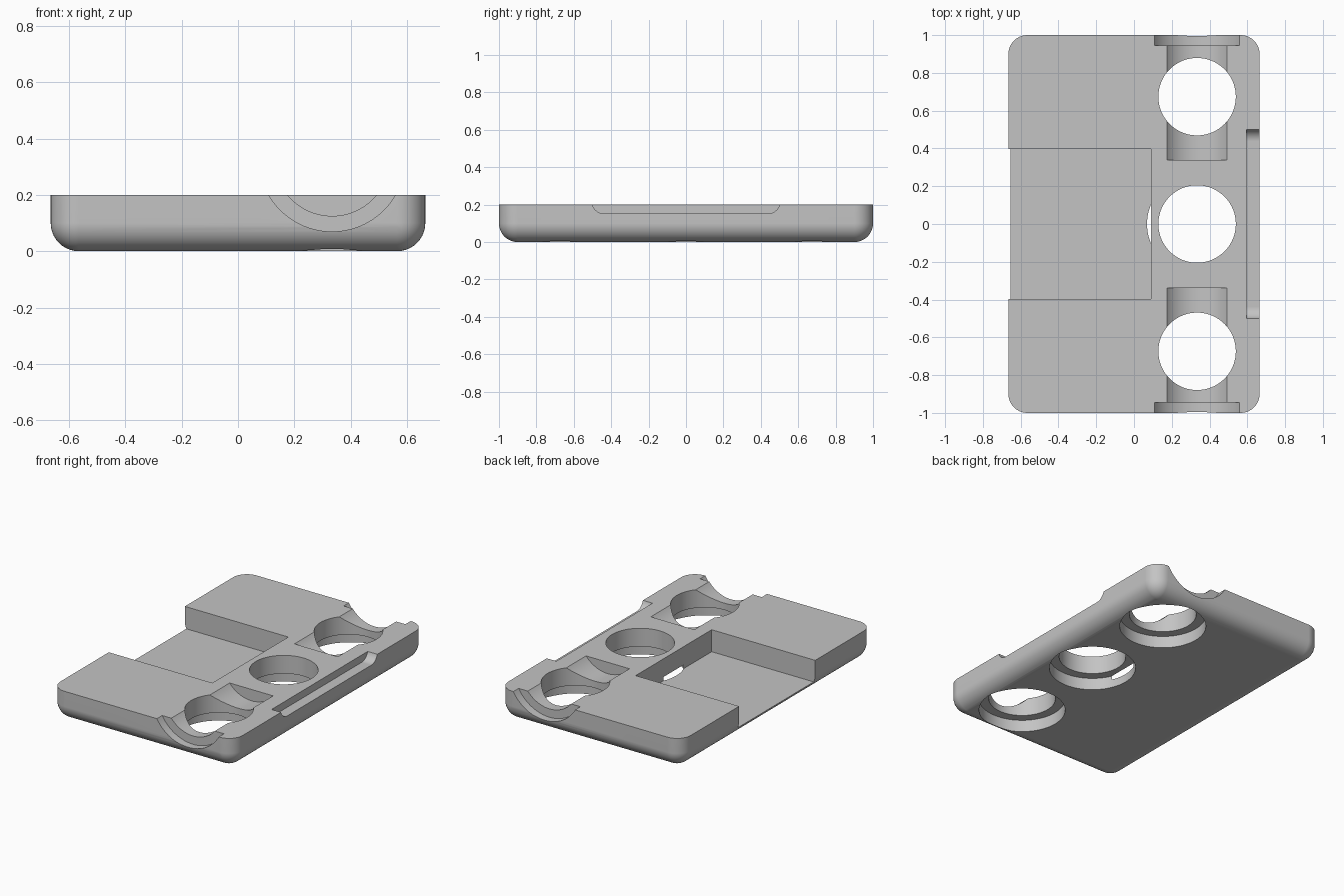
import bpy, bmesh, math
from mathutils import Matrix

if "Cube" in bpy.data.objects:
    bpy.data.objects.remove(bpy.data.objects["Cube"])

HX, HY, H, R = 0.665, 1.0, 0.2, 0.1      # half sizes, thickness, edge radius
LINE_X = 0.334                           # line of the three holes
AXIS_Z = 0.33                            # axis height of the round channels

grey = bpy.data.materials.new("plain grey")
grey.diffuse_color = (0.55, 0.55, 0.55, 1)
grey.use_nodes = True
grey.node_tree.nodes["Principled BSDF"].inputs["Base Color"].default_value = grey.diffuse_color


def to_object(name, bm):
    bmesh.ops.recalc_face_normals(bm, faces=bm.faces)
    mesh = bpy.data.meshes.new(name)
    bm.to_mesh(mesh)
    bm.free()
    mesh.materials.append(grey)
    ob = bpy.data.objects.new(name, mesh)
    bpy.context.collection.objects.link(ob)
    return ob


def rounded_ring(bm, inset, z, n=10):
    """Rounded rectangle outline, shrunk by inset."""
    ring = []
    for k, (sx, sy) in enumerate([(1, 1), (-1, 1), (-1, -1), (1, -1)]):
        for i in range(n + 1):
            a = math.pi / 2 * (k + i / n)
            ring.append(bm.verts.new((sx * (HX - R) + (R - inset) * math.cos(a),
                                      sy * (HY - R) + (R - inset) * math.sin(a), z)))
    return ring


def cylinder(name, radius, depth, loc, along_y=False, segments=96):
    bm = bmesh.new()
    m = Matrix.Translation(loc)
    if along_y:
        m = m @ Matrix.Rotation(math.pi / 2, 4, 'X')
    bmesh.ops.create_cone(bm, cap_ends=True, segments=segments, radius1=radius,
                          radius2=radius, depth=depth, matrix=m)
    return to_object(name, bm)


def prism_x(name, points, x0, x1):
    """Extrude a (y, z) outline from x0 to x1."""
    bm = bmesh.new()
    a, b = ([bm.verts.new((x, y, z)) for y, z in points] for x in (x0, x1))
    bm.faces.new(a)
    bm.faces.new(b)
    for i in range(len(a)):
        j = (i + 1) % len(a)
        bm.faces.new((a[i], a[j], b[j], b[i]))
    return to_object(name, bm)


# Plate with rounded corners and a rounded lower edge
bm = bmesh.new()
rings = [rounded_ring(bm, 0, H)]
for i in range(11):
    a = math.pi / 2 * i / 10
    rings.append(rounded_ring(bm, R * (1 - math.cos(a)), R * (1 - math.sin(a))))
for lo, hi in zip(rings, rings[1:]):
    for i in range(len(lo)):
        j = (i + 1) % len(lo)
        bm.faces.new((lo[i], lo[j], hi[j], hi[i]))
bm.faces.new(rings[0])
bm.faces.new(rings[-1])
bmesh.ops.remove_doubles(bm, verts=bm.verts, dist=1e-5)
plate = to_object("holder_plate", bm)

cutters = []

# Open pocket on the left
cutters.append(prism_x("pocket_cutter", [(-0.396, 0.055), (0.396, 0.055),
                                         (0.396, 0.4), (-0.396, 0.4)], -0.9, 0.09))

# Round channels and wider end recesses at both ends
for s in (-1, 1):
    cutters.append(cylinder("channel_cutter", 0.205, 0.865, (LINE_X, s * 0.77, AXIS_Z), True))
    cutters.append(cylinder("end_recess_cutter", 0.26, 0.255, (LINE_X, s * 1.0725, AXIS_Z), True))

# Three through holes, each with a counterbore below
for y in (-0.674, 0, 0.674):
    cutters.append(cylinder("hole_cutter", 0.205, 1.0, (LINE_X, y, 0.1)))
    cutters.append(cylinder("counterbore_cutter", 0.265, 0.28, (LINE_X, y, -0.06)))

# Shallow slot with rounded ends on the right edge
r, floor = 0.065, 0.152
arc = [(0.438 + r * math.sin(t), floor + r * (1 - math.cos(t)))
       for t in (math.pi / 2 * i / 10 for i in range(11))]
outline = arc + [(0.503, 0.4), (-0.503, 0.4)] + [(-y, z) for y, z in reversed(arc)]
cutters.append(prism_x("side_slot_cutter", outline, 0.595, 0.9))

# Cut everything out of the plate
bpy.context.view_layer.objects.active = plate
plate.select_set(True)
for c in cutters:
    c.hide_render = True
    mod = plate.modifiers.new("cut", 'BOOLEAN')
    mod.operation = 'DIFFERENCE'
    mod.solver = 'EXACT'
    mod.object = c
    bpy.ops.object.modifier_apply(modifier=mod.name)
for c in cutters:
    bpy.data.objects.remove(c, do_unlink=True)

bpy.ops.object.shade_smooth_by_angle(angle=math.radians(30))
wn = plate.modifiers.new("even_shading", 'WEIGHTED_NORMAL')
wn.keep_sharp = True
